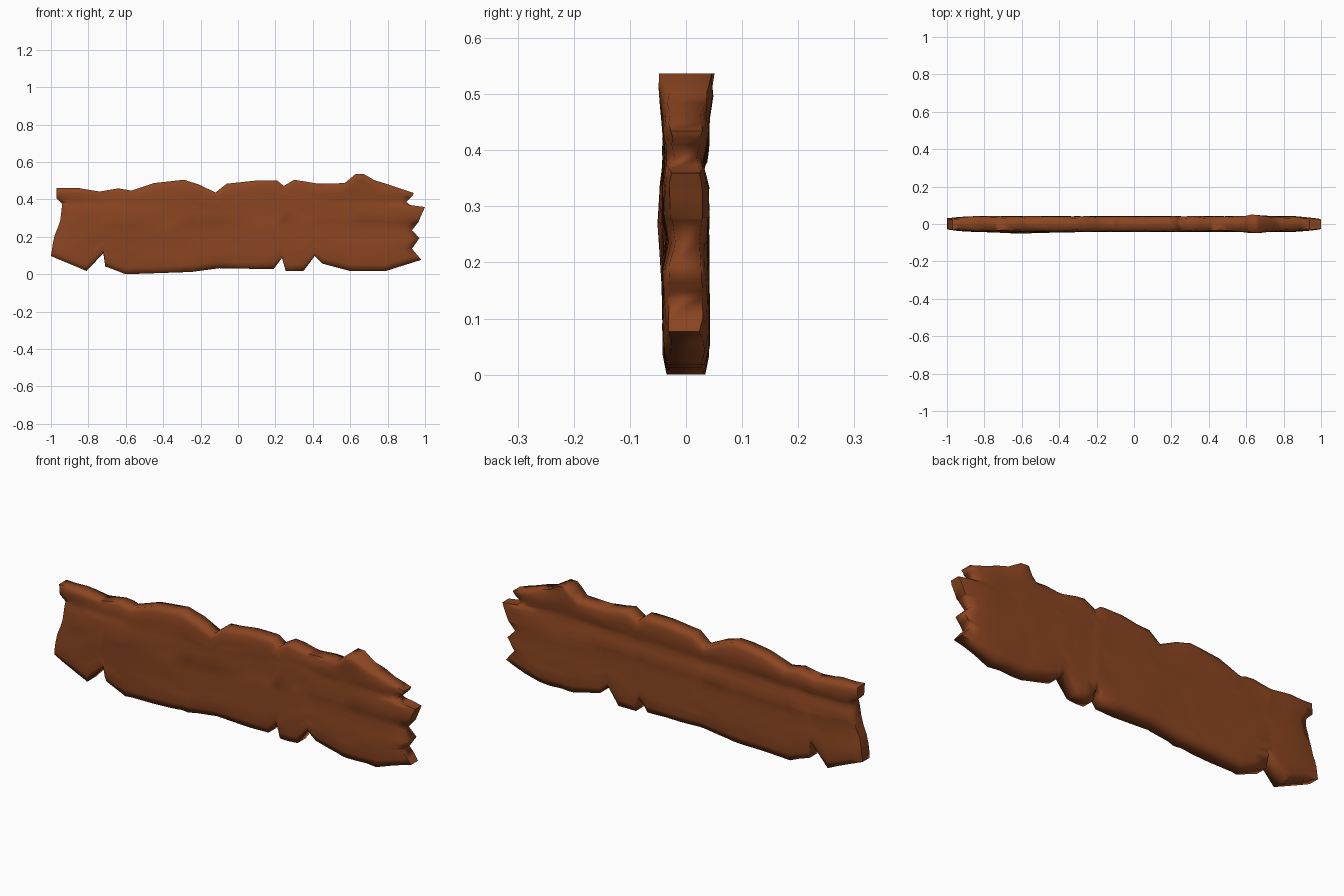
import bpy, bmesh, math, random

if "Cube" in bpy.data.objects:
    bpy.data.objects.remove(bpy.data.objects["Cube"])

random.seed(4)

# Ragged outline: long edges as (x, z), broken ends as (height fraction, x)
TOP = [(-.98, .463), (-.85, .463), (-.74, .445), (-.64, .462), (-.57, .45), (-.45, .49),
       (-.29, .508), (-.21, .483), (-.12, .44), (-.06, .487), (.09, .503), (.21, .503),
       (.245, .475), (.30, .508), (.43, .487), (.57, .49), (.63, .54), (.67, .54),
       (.73, .505), (.96, .437)]
BOTTOM = [(-.98, .10), (-.81, .02), (-.72, .115), (-.71, .045), (-.60, .003), (-.25, .015),
          (-.10, .035), (.19, .03), (.235, .09), (.255, .02), (.35, .02), (.41, .10),
          (.45, .06), (.60, .02), (.79, .02), (.96, .08)]
LEFT = [(0, -1), (.2, -.99), (.33, -.98), (.55, -.95), (.78, -.94), (.86, -.97), (1, -.97)]
RIGHT = [(0, .98), (.17, .93), (.33, .97), (.45, .93), (.56, .965), (.78, 1.0),
         (.8, .925), (.86, .90), (.96, .935), (1, .94)]


def lerp(pts, t):
    for (a, p), (b, q) in zip(pts, pts[1:]):
        if t <= b:
            return p + (q - p) * max(0, t - a) / (b - a)
    return pts[-1][1]


def soft(pts, x):
    """Edge line without its notches, for the rows inside the plank."""
    return sum(lerp(pts, x + k * .06) for k in range(-4, 5)) / 9


def bump(d, width):
    return math.exp(-(d / width) ** 2)


xs = sorted({p[0] for p in TOP + BOTTOM} | {-.93, .91, 0, -.35, .52, .86})
vs = sorted({p[0] for p in LEFT + RIGHT} | {.07, .25, .67, .73, .93})
nx, nv = len(xs), len(vs)


def height(x, v):
    b, t = soft(BOTTOM, x), soft(TOP, x)
    z = b + v * (t - b)
    z += (lerp(BOTTOM, x) - b) * max(0, 1 - v / .45)
    return z + (lerp(TOP, x) - t) * max(0, 1 - (1 - v) / .35)


def depth(x, z, v, side):
    """Half thickness: thinner rim, lengthwise grain grooves, slight waviness."""
    rim = min(1, min(v, 1 - v) / .07)
    end = max(0, min(1, min(x + .98, .96 - x) / .08))
    d = .031 + .010 * rim * (.3 + .7 * end) - .004 * (1 - end)
    d += (1 - rim) * random.uniform(-.005, .005)
    far = abs(x)
    if side < 0:
        d -= .016 * bump(z - .39, .03) * max(0, far - .35)
        d -= .012 * bump(z - .25, .03) * max(0, x)
        d += .009 * bump(z - .27, .09) * bump(x + .57, .2)
    else:
        d -= .011 * bump(z - .37 - .02 * x, .03)
        d -= .008 * bump(z - .22, .03) * far
    d += .017 * bump(x - .65, .06) * bump(v - 1, .08)
    return d + random.uniform(-.0015, .0015)


# Weathered wooden plank: two rippled sheets joined around the torn rim
bm = bmesh.new()
sheets = {}
for side in (-1, 1):
    for i, x in enumerate(xs):
        for j, v in enumerate(vs):
            wl = max(0, 1 - (x + .98) / .16)
            wr = max(0, 1 - (.96 - x) / .16)
            px = x + wl * (lerp(LEFT, v) + .98) + wr * (lerp(RIGHT, v) - .96)
            z = height(x, v)
            sheets[side, i, j] = bm.verts.new((px, side * depth(x, z, v, side), z))
    for i in range(nx - 1):
        for j in range(nv - 1):
            bm.faces.new([sheets[side, i + a, j + c] for a, c in ((0, 0), (1, 0), (1, 1), (0, 1))])

rim = ([(i, 0) for i in range(nx - 1)] + [(nx - 1, j) for j in range(nv - 1)]
       + [(i, nv - 1) for i in range(nx - 1, 0, -1)] + [(0, j) for j in range(nv - 1, 0, -1)])
for p, q in zip(rim, rim[1:] + rim[:1]):
    bm.faces.new([sheets[-1, *p], sheets[-1, *q], sheets[1, *q], sheets[1, *p]])

# Settle on z = 0 and turn normals outward
low = min(v.co.z for v in bm.verts)
for v in bm.verts:
    v.co.z -= low
bmesh.ops.recalc_face_normals(bm, faces=bm.faces)

mesh = bpy.data.meshes.new("wooden_plank")
bm.to_mesh(mesh)
bm.free()
plank = bpy.data.objects.new("wooden_plank", mesh)
bpy.context.collection.objects.link(plank)

wood = bpy.data.materials.new("reddish_brown_wood")
wood.diffuse_color = (.258, .060, .015, 1)
wood.use_nodes = True
wood.node_tree.nodes["Principled BSDF"].inputs["Base Color"].default_value = wood.diffuse_color
mesh.materials.append(wood)

bpy.context.view_layer.objects.active = plank
plank.select_set(True)
bpy.ops.object.shade_smooth_by_angle(angle=math.radians(80))
